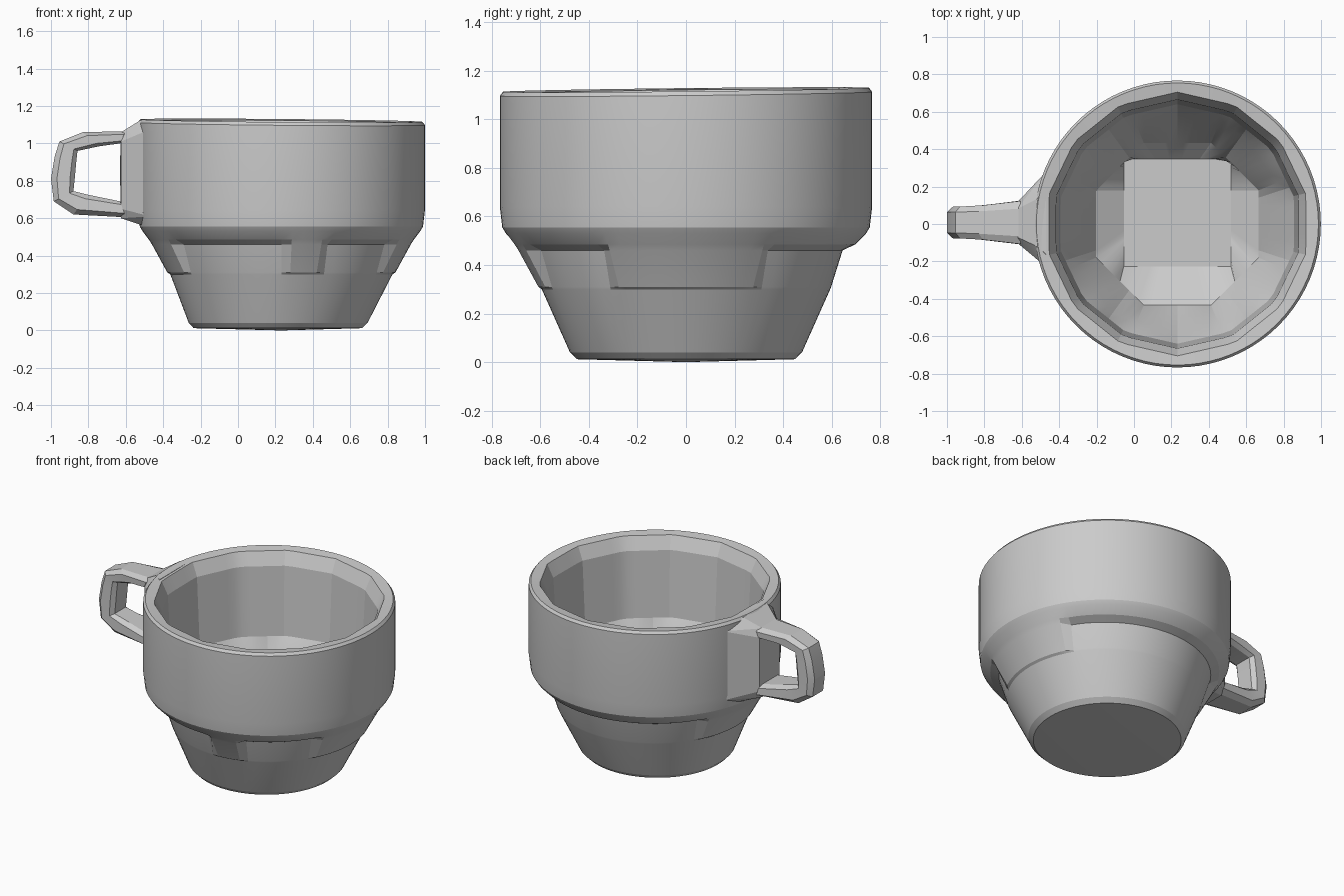
import bpy, bmesh, math
from math import cos, sin, pi, radians

if "Cube" in bpy.data.objects:
    bpy.data.objects.remove(bpy.data.objects["Cube"])

CX = 0.232      # cup axis
SEG = 80


def make_object(name, bm, angle=16):
    bmesh.ops.recalc_face_normals(bm, faces=bm.faces)
    mesh = bpy.data.meshes.new(name)
    bm.to_mesh(mesh)
    bm.free()
    ob = bpy.data.objects.new(name, mesh)
    bpy.context.collection.objects.link(ob)
    bpy.ops.object.select_all(action='DESELECT')
    ob.select_set(True)
    bpy.context.view_layer.objects.active = ob
    bpy.ops.object.shade_smooth_by_angle(angle=radians(angle))
    return ob


def bridge(bm, a, b):
    n = len(a)
    for i in range(n):
        j = (i + 1) % n
        bm.faces.new((a[i], a[j], b[j], b[i]))


def polygon_factor(a, sides):
    step = 2 * pi / sides
    return cos(step / 2) / cos((a + step / 2) % step - step / 2 if sides != 4
                               else (a + pi / 4) % step - step / 2)


# filled wedges under the shoulder, as angle ranges in degrees
WEDGES = [(-31, 27), (-87, -68), (152, 181), (-180, -146)]


def in_wedge(a):
    d = (math.degrees(a) + 180) % 360 - 180
    return any(lo <= d <= hi for lo, hi in WEDGES)


# radius, height, wedge radius, polygon sides (0 = round)
PROFILE = [
    (0.450, 0.012, None, 0), (0.478, 0.040, None, 0),
    (0.594, 0.300, None, 0), (0.598, 0.310, 0.610, 0),
    (0.645, 0.460, 0.692, 0), (0.697, 0.485, 0.708, 0),
    (0.742, 0.530, None, 0), (0.757, 0.555, None, 0),
    (0.767, 0.640, None, 0), (0.767, 1.105, None, 0),
    (0.754, 1.122, None, 0),
    (0.705, 1.115, None, 14), (0.665, 1.030, None, 14),
    (0.640, 0.580, None, 14), (0.590, 0.470, None, 10),
    (0.470, 0.220, None, 8), (0.405, 0.125, None, 4),
]

# cup body, turned around its axis with a slightly tilted rim
bm = bmesh.new()
rings = []
for r, z, wedge, sides in PROFILE:
    ring = []
    for i in range(SEG):
        a = 2 * pi * i / SEG
        rad = wedge if wedge and in_wedge(a) else r
        if sides:
            rad *= polygon_factor(a, sides)
        x, y = rad * cos(a), rad * sin(a)
        if sides == 4:
            y += 0.06
        tilt = (0.011 * y - 0.009 * x) if z > 1 else 0
        shift = -0.02 * max(0, 0.3 - z) / 0.3 if not sides else 0
        ring.append(bm.verts.new((CX + x + shift, y, z + tilt)))
    rings.append(ring)
for a, b in zip(rings, rings[1:]):
    bridge(bm, a, b)
bm.faces.new(rings[-1])
# underside, lowest at its middle
low = bm.verts.new((CX, 0, 0.0))
for i in range(SEG):
    bm.faces.new((rings[0][(i + 1) % SEG], rings[0][i], low))
make_object("cup_body", bm)

# handle loop: outer points paired with points of the opening
OUTER = [(-0.60, 1.065), (-0.83, 1.06), (-0.955, 1.01), (-0.98, 0.93),
         (-1.0, 0.81), (-0.985, 0.69), (-0.88, 0.62), (-0.60, 0.605)]
INNER = [(-0.63, 1.00), (-0.74, 0.985), (-0.858, 0.96), (-0.865, 0.90),
         (-0.872, 0.82), (-0.88, 0.745), (-0.80, 0.725), (-0.63, 0.69)]
bm = bmesh.new()
sections = []
for (ox, oz), (ix, iz) in zip(OUTER, INNER):
    w = 0.085 + 0.03 * max(0, (ox + 0.9) / 0.3)
    sec = []
    for t, k in [(0, -0.65), (0.25, -1), (0.8, -1), (1, -0.7),
                 (1, 0.7), (0.8, 1), (0.25, 1), (0, 0.65)]:
        sec.append(bm.verts.new((ox + (ix - ox) * t, k * w + 0.008,
                                 oz + (iz - oz) * t)))
    sections.append(sec)
for a, b in zip(sections, sections[1:]):
    bridge(bm, a, b)
bm.faces.new(sections[0])
bm.faces.new(sections[-1])
make_object("handle", bm)

# flared mount joining the handle to the cup
bm = bmesh.new()
for x, w0, w1, z0, z1 in [(-0.625, -0.10, 0.115, 0.60, 1.06),
                          (-0.52, -0.17, 0.19, 0.565, 1.125),
                          (-0.47, -0.23, 0.28, 0.56, 1.125)]:
    for y in (w0, w1):
        for z in (z0 + 0.05, z1 - 0.05):
            bm.verts.new((x, y, z))
    for y in (w0 * 0.7, w1 * 0.7):
        for z in (z0, z1):
            bm.verts.new((x, y, z))
bm.verts.new((-0.632, 0.0, 0.87))
bmesh.ops.convex_hull(bm, input=bm.verts)
make_object("handle_mount", bm)
